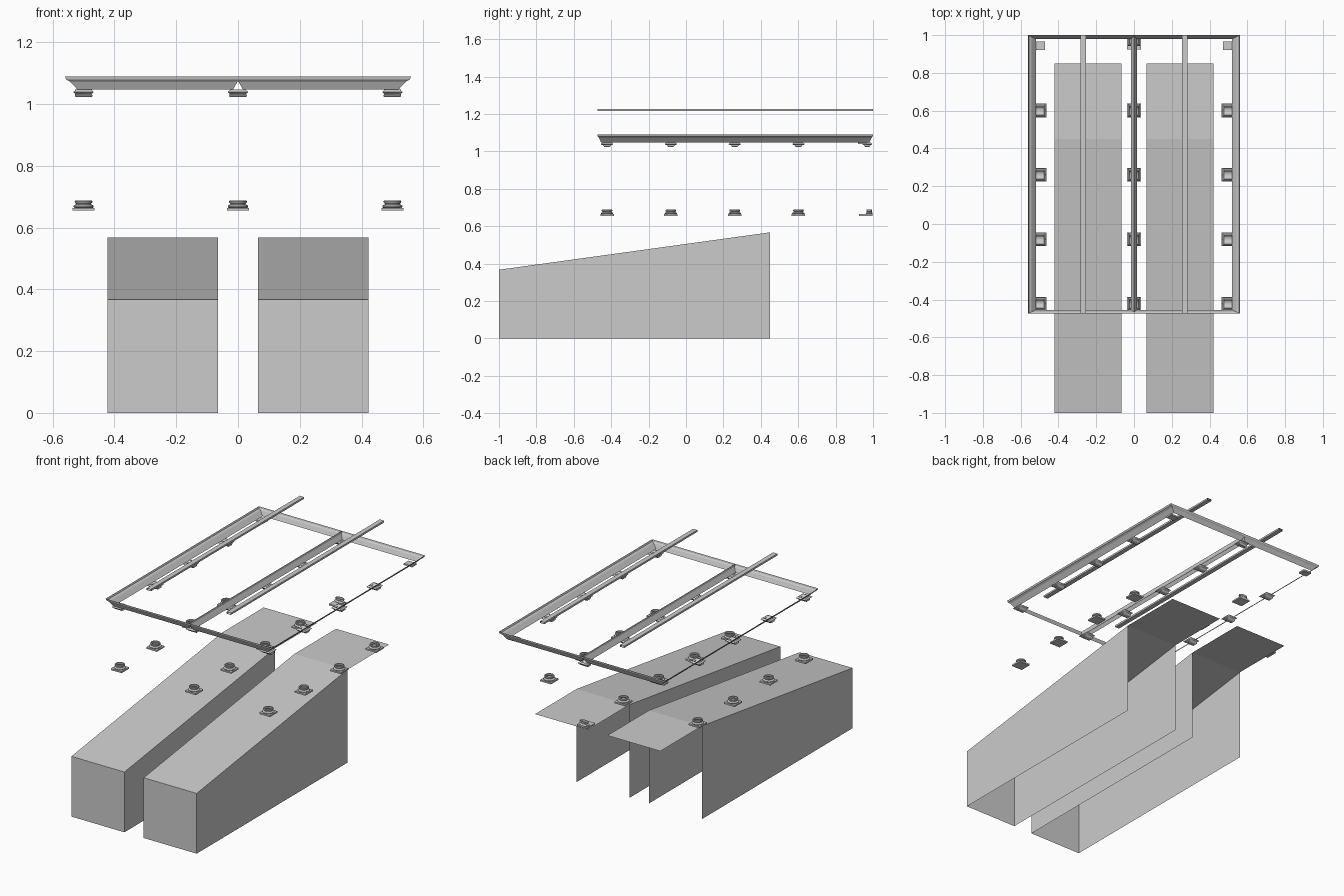
import bpy, math

if "Cube" in bpy.data.objects:
    bpy.data.objects.remove(bpy.data.objects["Cube"])

def make(name, verts, faces, mirror=False):
    me = bpy.data.meshes.new(name)
    me.from_pydata(verts, [], faces)
    me.update()
    ob = bpy.data.objects.new(name, me)
    bpy.context.collection.objects.link(ob)
    if mirror:
        m = ob.modifiers.new("mirror", 'MIRROR')
        m.use_mirror_merge = False
    return ob

def loft(name, rings, cap_top=False, cap_bottom=False, mirror=False):
    """Skin a list of equal-length closed rings."""
    n = len(rings[0])
    verts = [v for r in rings for v in r]
    faces = [(i*n + j, i*n + (j+1) % n, (i+1)*n + (j+1) % n, (i+1)*n + j)
             for i in range(len(rings) - 1) for j in range(n)]
    if cap_bottom:
        faces.append(tuple(reversed(range(n))))
    if cap_top:
        faces.append(tuple(range(len(verts) - n, len(verts))))
    return make(name, verts, faces, mirror)

def rect(x, y, z, w, d):
    return [(x - w/2, y - d/2, z), (x + w/2, y - d/2, z),
            (x + w/2, y + d/2, z), (x - w/2, y + d/2, z)]

def circle(x, y, z, r, sy=1.0, n=20):
    return [(x + r*math.cos(2*math.pi*i/n), y + sy*r*math.sin(2*math.pi*i/n), z)
            for i in range(n)]

# Sloped side blocks, open below and behind, with a flat back landing
a, b = 0.065, 0.422
v = [(x, y, z) for x in (a, b) for y, z in
     ((-1, 0), (-1, 0.367), (0.45, 0.567), (0.45, 0), (0.85, 0.567))]
make("ramp", v, [(0, 5, 6, 1), (1, 6, 7, 2), (2, 7, 9, 4),
                 (0, 1, 2, 3), (5, 8, 7, 6)], True)

# Cornice frame: one mitred sheet moulding per half
outer = [0, 0.1, 0.3, 0.42, 1]
inner = [0, 0, 0, 0.1, 1]
heights = [1.089, 1.079, 1.075, 1.072, 1.047]
rings = []
for o, c, z in zip(outer, inner, heights):
    x0, x1 = 0.016*c, 0.56 - 0.04*o
    y0, y1 = -0.474 + 0.02*o, 1.0 - 0.02*o
    rings.append([(x0, y0, z), (x1, y0, z), (x1, y1, z), (x0, y1, z)])
loft("cornice", rings[::-1], mirror=True)

# Thin ceiling rails, open at the ends
rail = [[(x, y, z) for x, z in
         ((0.255, 1.216), (0.284, 1.216), (0.284, 1.227), (0.255, 1.227))]
        for y in (1.0, -0.474)]
loft("ceiling_rail", rail, mirror=True)

def smooth(ob):
    for p in ob.data.polygons:
        p.use_smooth = True
    bpy.ops.object.select_all(action='DESELECT')
    ob.select_set(True)
    bpy.context.view_layer.objects.active = ob
    bpy.ops.object.shade_smooth_by_angle(angle=math.radians(40))

def column_base(x, y, yr, sy):
    # square plinth with stacked round mouldings
    loft("base_plinth", [rect(x, y, 0.655, 0.072, 0.072),
                         rect(x, y, 0.664, 0.072, 0.072)], True, True)
    prof = [(0.030, 0.664), (0.033, 0.667), (0.033, 0.670), (0.029, 0.673),
            (0.024, 0.675), (0.024, 0.678), (0.028, 0.680), (0.029, 0.684),
            (0.027, 0.688), (0.022, 0.688)]
    smooth(loft("base_moulding", [circle(x, yr, z, r, sy) for r, z in prof]))

def capital(x, y, sy):
    # flared slab over a cushion
    prof = [(0.050, 0.024, 1.022), (0.057, 0.032, 1.025), (0.056, 0.038, 1.030),
            (0.052, 0.044, 1.033), (0.062, 0.062, 1.036), (0.065, 0.067, 1.039),
            (0.048, 0.048, 1.047)]
    smooth(loft("capital", [rect(x, y, z, w, d*sy) for w, d, z in prof],
                cap_bottom=True))

# Four rows of three columns
for y in (-0.422, -0.081, 0.261, 0.601):
    for x in (-0.5, 0, 0.5):
        column_base(x, y, y, 1.0)
        capital(x, y, 1.0)

# Half-depth column against the back, in the middle only
column_base(0, 0.961, 0.98, 0.55)
capital(0, 0.969, 0.8)

# Thin brackets under the back corners
loft("corner_bracket", [rect(0.5, 0.943, 1.038, 0.056, 0.045),
                        rect(0.5, 0.943, 1.047, 0.056, 0.045)],
     True, True, mirror=True)
